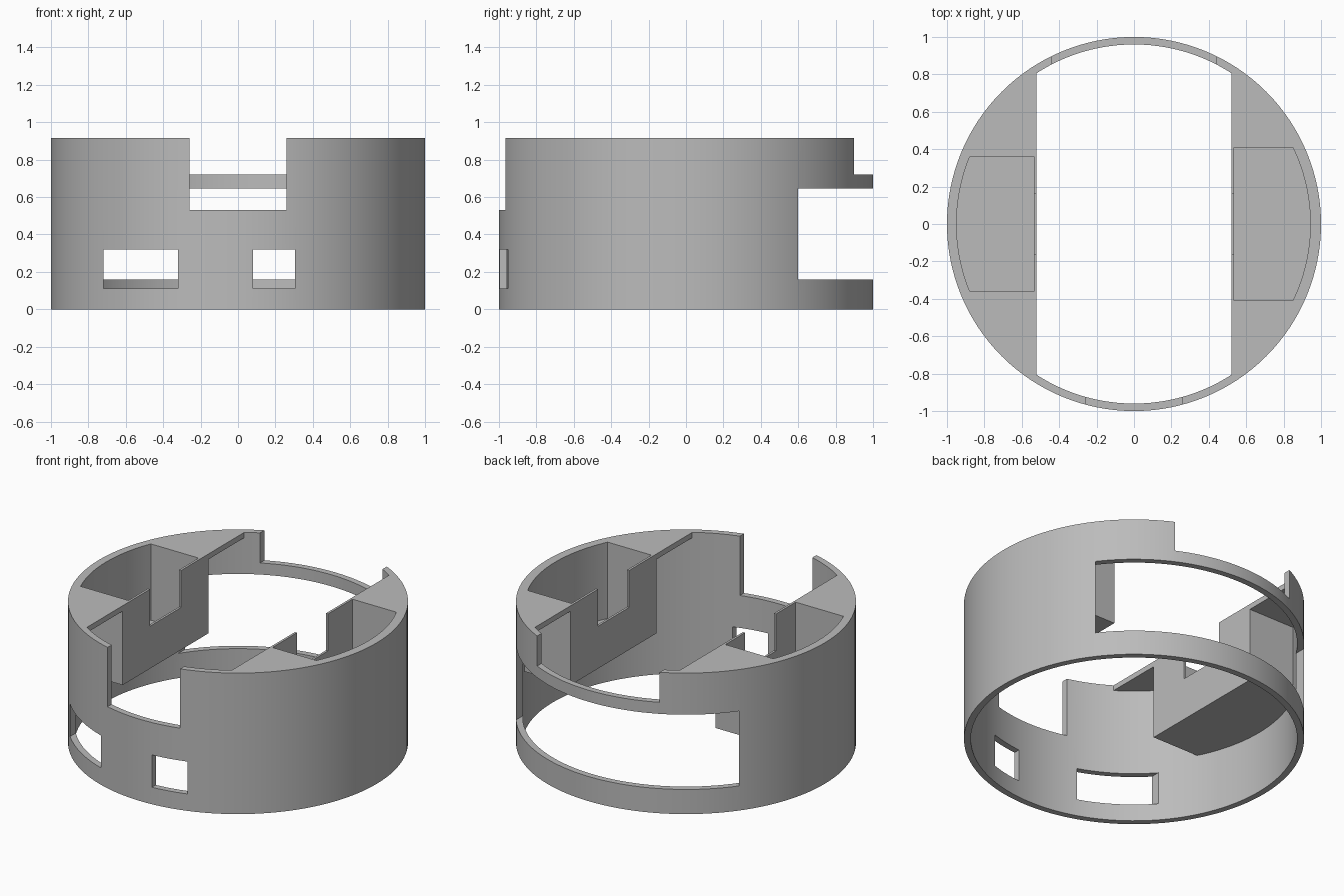
import bpy, bmesh
from mathutils import Matrix

cube = bpy.data.objects.get("Cube")
if cube:
    bpy.data.objects.remove(cube, do_unlink=True)

TOP = 0.915      # overall height
SEGMENTS = 128

grey = bpy.data.materials.new("plain_grey")
grey.use_nodes = True
grey.diffuse_color = (0.5, 0.5, 0.5, 1)
grey.node_tree.nodes["Principled BSDF"].inputs["Base Color"].default_value = (0.5, 0.5, 0.5, 1)


def make_object(name, bm):
    mesh = bpy.data.meshes.new(name)
    bm.to_mesh(mesh)
    bm.free()
    obj = bpy.data.objects.new(name, mesh)
    bpy.context.collection.objects.link(obj)
    return obj


def box(name, x, y, z):
    bm = bmesh.new()
    size = [b - a for a, b in (x, y, z)]
    centre = [(a + b) / 2 for a, b in (x, y, z)]
    bmesh.ops.create_cube(bm, size=1, matrix=Matrix.Translation(centre) @ Matrix.Diagonal((*size, 1)))
    return make_object(name, bm)


def cylinder(name, radius, z):
    bm = bmesh.new()
    bmesh.ops.create_cone(bm, cap_ends=True, segments=SEGMENTS, radius1=radius, radius2=radius,
                          depth=z[1] - z[0], matrix=Matrix.Translation((0, 0, sum(z) / 2)))
    return make_object(name, bm)


def combine(obj, other, operation="DIFFERENCE"):
    """Apply a boolean and discard the helper object."""
    mod = obj.modifiers.new("cut", "BOOLEAN")
    mod.operation, mod.object, mod.solver = operation, other, "EXACT"
    bpy.context.view_layer.update()
    evaluated = obj.evaluated_get(bpy.context.evaluated_depsgraph_get())
    mesh = bpy.data.meshes.new_from_object(evaluated)
    obj.modifiers.clear()
    obj.data = mesh
    bpy.data.objects.remove(other, do_unlink=True)


def finish(obj):
    obj.data.materials.clear()
    obj.data.materials.append(grey)
    bpy.ops.object.select_all(action="DESELECT")
    obj.select_set(True)
    bpy.context.view_layer.objects.active = obj
    bpy.ops.object.shade_smooth_by_angle(angle=0.5)


# Round shell with its notches and windows
shell = cylinder("shell", 1, (0, TOP))
combine(shell, cylinder("bore", 0.96, (-0.1, 1.1)))
openings = {
    "front_notch": ((-0.26, 0.26), (-1.1, -0.5), (0.53, 1.1)),
    "back_notch": ((-0.44, 0.44), (0.5, 1.1), (0.72, 1.1)),
    "back_window": ((-0.8, 0.8), (0.5, 1.1), (0.16, 0.645)),
    "wide_slot": ((-0.72, -0.32), (-1.1, -0.5), (0.11, 0.32)),
    "small_slot": ((0.08, 0.305), (-1.1, -0.5), (0.11, 0.32)),
}
for name, spans in openings.items():
    combine(shell, box(name, *spans))
finish(shell)


# Side holders: a thin top shelf with a hanging open-topped tray
def holder(name, side, half_pocket, pocket_radius):
    def span(a, b):
        return tuple(sorted((side * a, side * b)))

    obj = box(name, span(0.52, 1.1), (-1, 1), (0.88, TOP))
    combine(obj, box("tray", span(0.52, 1.1), (-0.44, 0.44), (0.40, TOP)), "UNION")
    combine(obj, cylinder("outline", 0.962, (0, 1.1)), "INTERSECT")
    pocket = box("pocket", span(0.535, 1.1), (-half_pocket, half_pocket), (0.42, 1.1))
    combine(pocket, cylinder("pocket_outline", pocket_radius, (0, 1.2)), "INTERSECT")
    combine(obj, pocket)
    combine(obj, box("wall_notch", span(0.45, 0.6), (-0.16, 0.16), (0.675, 1.1)))
    finish(obj)


holder("left_holder", 1, 0.41, 0.943)
holder("right_holder", -1, 0.36, 0.949)
